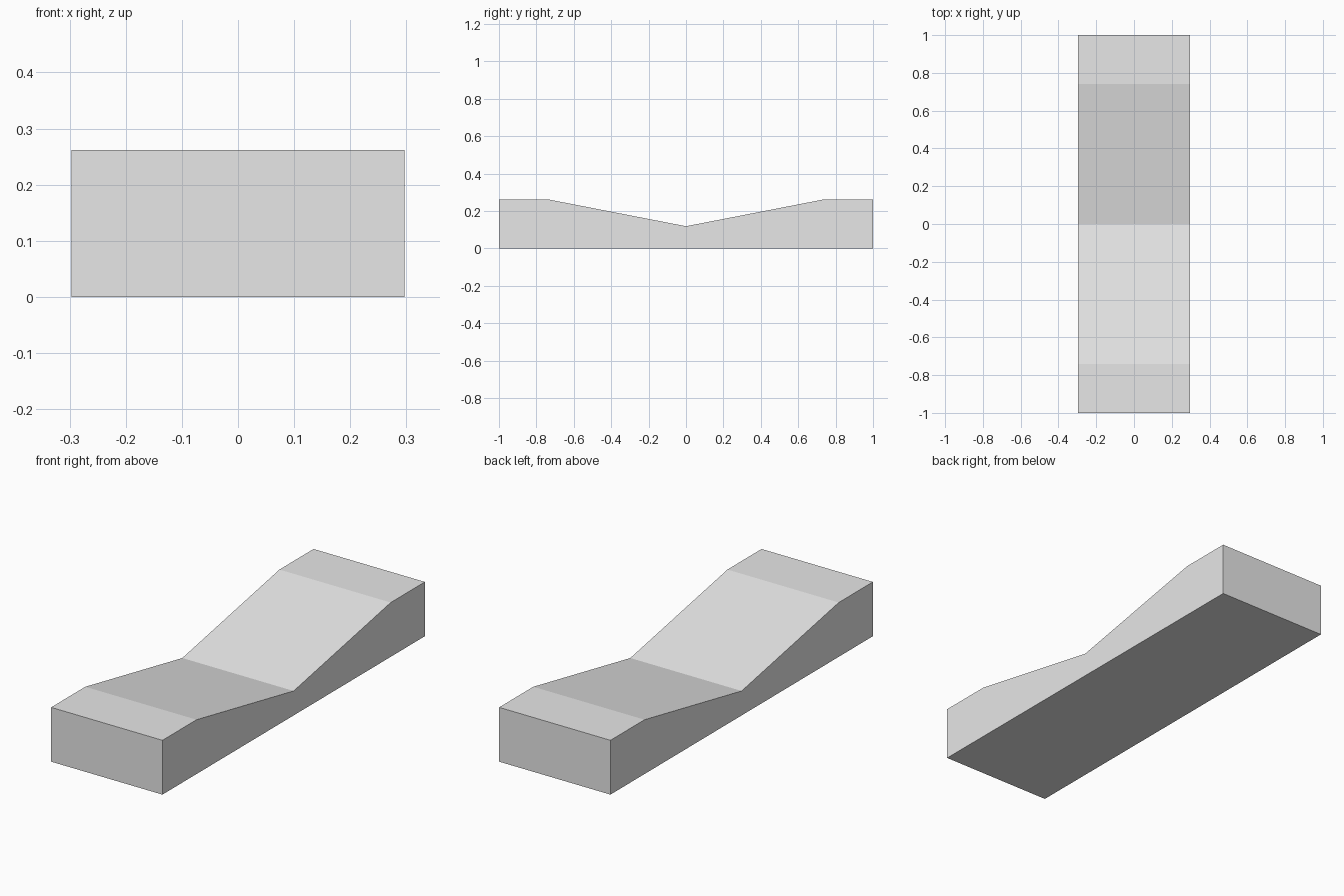
import bpy
import bmesh

cube = bpy.data.objects.get("Cube")
if cube:
    bpy.data.objects.remove(cube, do_unlink=True)

HALF_WIDTH = 0.297
TOP, VALLEY, SHOULDER = 0.262, 0.118, 0.74

# Plain grey material
grey = bpy.data.materials.new("light_grey")
grey.use_nodes = True
colour = (0.8, 0.8, 0.8, 1)
grey.diffuse_color = colour
grey.node_tree.nodes["Principled BSDF"].inputs["Base Color"].default_value = colour

# Side profile: flat ends sloping down to a central valley
half = [(1, 0), (1, TOP), (SHOULDER, TOP)]
profile = half + [(0, VALLEY)] + [(-y, z) for y, z in reversed(half)]

# Extrude the profile across the width
bm = bmesh.new()
side = bm.faces.new([bm.verts.new((-HALF_WIDTH, y, z)) for y, z in profile])
result = bmesh.ops.extrude_face_region(bm, geom=[side], use_keep_orig=True)
moved = [v for v in result["geom"] if isinstance(v, bmesh.types.BMVert)]
bmesh.ops.translate(bm, verts=moved, vec=(2 * HALF_WIDTH, 0, 0))
bmesh.ops.recalc_face_normals(bm, faces=bm.faces)

# Split the concave sides at the valley
bmesh.ops.bisect_plane(bm, geom=bm.verts[:] + bm.edges[:] + bm.faces[:],
                       plane_co=(0, 0, 0), plane_no=(0, 1, 0))

mesh = bpy.data.meshes.new("valley_block")
bm.to_mesh(mesh)
bm.free()
mesh.materials.append(grey)
block = bpy.data.objects.new("valley_block", mesh)
bpy.context.collection.objects.link(block)
